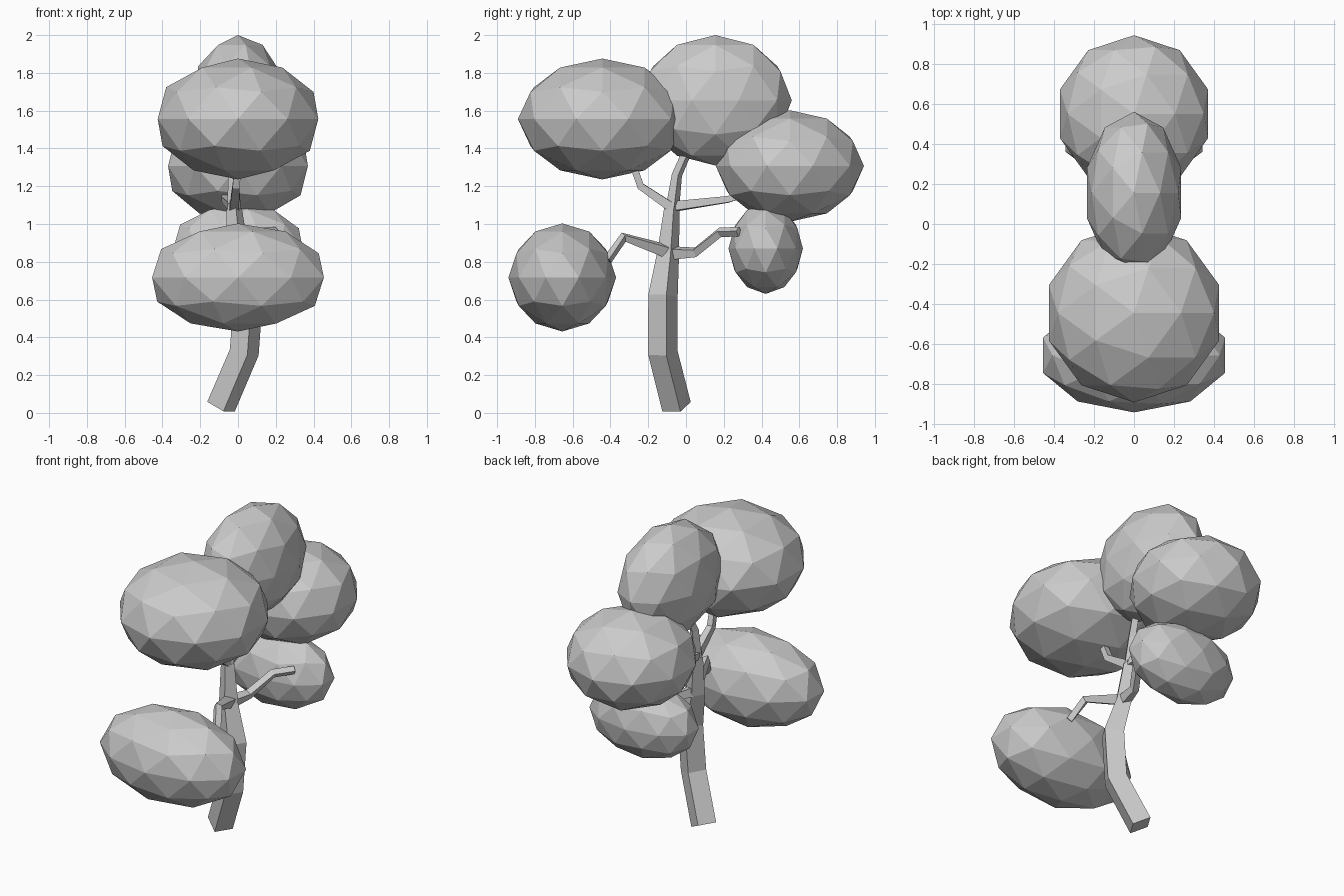
import bpy, bmesh, math
from mathutils import Vector

if "Cube" in bpy.data.objects:
    bpy.data.objects.remove(bpy.data.objects["Cube"])


def foliage(name, centre, radii):
    """Low-poly leaf clump: a stretched icosphere."""
    bpy.ops.mesh.primitive_ico_sphere_add(subdivisions=2, radius=1, location=centre)
    ob = bpy.context.object
    ob.name = name
    ob.scale = radii
    bpy.ops.object.transform_apply(location=False, rotation=False, scale=True)


def limb(name, path, radii, twist=45):
    """Four-sided tapering tube along a path, rings set across the path."""
    pts = [Vector(p) for p in path]
    bm = bmesh.new()
    rings = []
    for i, (p, r) in enumerate(zip(pts, radii)):
        d = Vector()
        if i > 0:
            d += (p - pts[i - 1]).normalized()
        if i < len(pts) - 1:
            d += (pts[i + 1] - p).normalized()
        q = Vector((0, 0, 1)).rotation_difference(d.normalized())
        ring = []
        for k in range(4):
            a = math.radians(twist + 90 * k)
            ring.append(bm.verts.new(p + q @ Vector((r * math.cos(a), r * math.sin(a), 0))))
        rings.append(ring)
    for a, b in zip(rings, rings[1:]):
        for k in range(4):
            j = (k + 1) % 4
            bm.faces.new((a[k], a[j], b[j], b[k]))
    bm.faces.new(rings[0][::-1])
    bm.faces.new(rings[-1])
    bmesh.ops.recalc_face_normals(bm, faces=bm.faces)
    me = bpy.data.meshes.new(name)
    bm.to_mesh(me)
    bm.free()
    bpy.context.collection.objects.link(bpy.data.objects.new(name, me))


# Leaf clumps
foliage("foliage_top", (0, 0.155, 1.655), (0.247, 0.405, 0.345))
foliage("foliage_upper_front", (0, -0.443, 1.556), (0.447, 0.447, 0.32))
foliage("foliage_upper_back", (0, 0.55, 1.307), (0.389, 0.392, 0.295))
foliage("foliage_lower_front", (0, -0.655, 0.717), (0.478, 0.285, 0.286))
foliage("foliage_lower_back", (0, 0.422, 0.87), (0.36, 0.197, 0.24))

# Trunk
limb("trunk",
     [(-0.09, -0.05, 0.033), (0.033, -0.123, 0.32), (0.055, -0.122, 0.62),
      (0.0, -0.095, 0.84), (-0.02, -0.075, 1.08)],
     [0.08, 0.08, 0.08, 0.06, 0.042], twist=-77)

# Branches
limb("branch_top",
     [(-0.02, -0.075, 1.06), (-0.025, -0.048, 1.26), (-0.01, 0.0, 1.37)],
     [0.038, 0.028, 0.026], twist=-77)
limb("branch_upper_front",
     [(-0.02, -0.065, 1.08), (-0.01, -0.24, 1.2), (0, -0.28, 1.31)],
     [0.036, 0.027, 0.025])
limb("branch_upper_back",
     [(-0.02, -0.085, 1.09), (-0.07, 0.22, 1.13), (-0.07, 0.29, 1.15)],
     [0.036, 0.024, 0.022])
limb("branch_lower_front",
     [(0.0, -0.07, 0.845), (0.09, -0.33, 0.93), (0.14, -0.415, 0.81)],
     [0.045, 0.027, 0.025])
limb("branch_lower_back",
     [(0.0, -0.11, 0.845), (0.04, 0.05, 0.85), (0.12, 0.18, 0.955), (0.2, 0.28, 0.96)],
     [0.045, 0.029, 0.027, 0.025])
